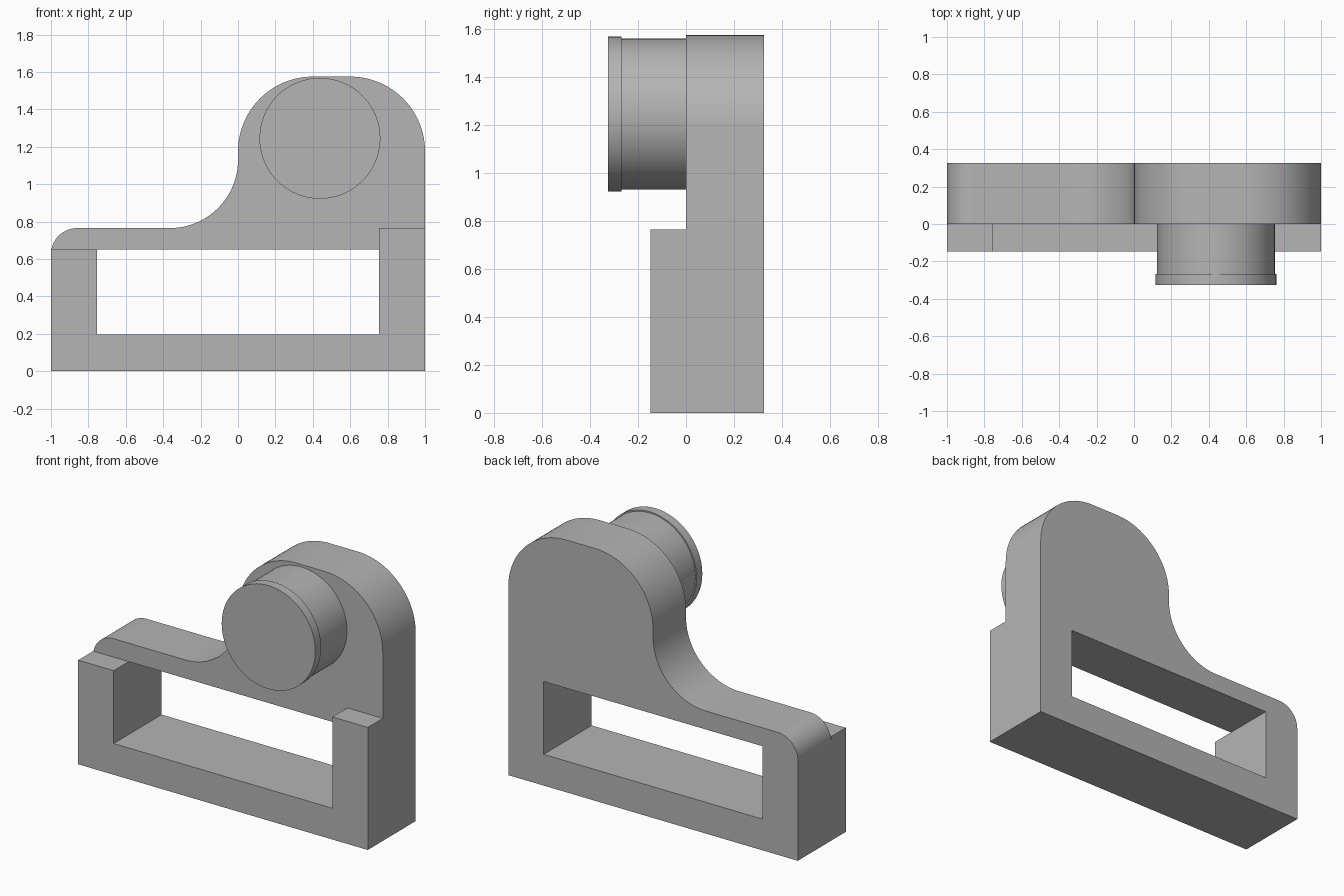
import bpy
import bmesh
from math import cos, sin, radians, pi
from mathutils import Matrix

if "Cube" in bpy.data.objects:
    bpy.data.objects.remove(bpy.data.objects["Cube"])

GREY = (0.46, 0.46, 0.46, 1)
grey = bpy.data.materials.new("plain grey")
grey.use_nodes = True
grey.diffuse_color = GREY
grey.node_tree.nodes["Principled BSDF"].inputs["Base Color"].default_value = GREY


def add_object(name, bm, smooth=True):
    bmesh.ops.recalc_face_normals(bm, faces=bm.faces)
    mesh = bpy.data.meshes.new(name)
    bm.to_mesh(mesh)
    bm.free()
    mesh.materials.append(grey)
    obj = bpy.data.objects.new(name, mesh)
    bpy.context.collection.objects.link(obj)
    if smooth:
        bpy.ops.object.select_all(action="DESELECT")
        obj.select_set(True)
        bpy.context.view_layer.objects.active = obj
        bpy.ops.object.shade_smooth_by_angle(angle=radians(30))
    return obj


def extrude_profile(name, points, front, back, smooth=True):
    """Push an outline in the xz plane from front to back along y."""
    bm = bmesh.new()
    face = bm.faces.new([bm.verts.new((x, front, z)) for x, z in points])
    result = bmesh.ops.extrude_face_region(bm, geom=[face])
    moved = [v for v in result["geom"] if isinstance(v, bmesh.types.BMVert)]
    bmesh.ops.translate(bm, verts=moved, vec=(0, back - front, 0))
    return add_object(name, bm, smooth)


def arc(cx, cz, radius, start, end, steps=24):
    angles = [radians(start + (end - start) * i / steps) for i in range(steps + 1)]
    return [(cx + radius * cos(a), cz + radius * sin(a)) for a in angles]


def disc(name, radius, front, back):
    bm = bmesh.new()
    bmesh.ops.create_cone(bm, cap_ends=True, segments=96, radius1=radius,
                          radius2=radius, depth=back - front)
    turn = Matrix.Rotation(pi / 2, 4, "X")
    place = Matrix.Translation((0.438, (front + back) / 2, 1.245))
    bmesh.ops.transform(bm, matrix=place @ turn, verts=bm.verts)
    return add_object(name, bm)


# Window shared by the plate and the front frame
SIDE, SILL, LINTEL = 0.755, 0.195, 0.65

# Back plate with rounded head, concave shoulder and rounded low end
outline = [(-1, 0), (1, 0)]
outline += arc(0.6, 1.175, 0.4, 0, 90)
outline += arc(0.4, 1.175, 0.4, 90, 180)
outline += arc(-0.365, 1.13, 0.365, 0, -90)
outline += arc(-0.86, 0.625, 0.14, 90, 180)
plate = extrude_profile("back_plate", outline, 0, 0.325, smooth=False)

# Window cut through the plate
window = [(-SIDE, SILL), (SIDE, SILL), (SIDE, LINTEL), (-SIDE, LINTEL)]
cutter = extrude_profile("window_cutter", window, -0.1, 0.5, smooth=False)
cut = plate.modifiers.new("window", "BOOLEAN")
cut.operation = "DIFFERENCE"
cut.solver = "EXACT"
cut.object = cutter
bpy.ops.object.select_all(action="DESELECT")
plate.select_set(True)
bpy.context.view_layer.objects.active = plate
bpy.ops.object.modifier_apply(modifier=cut.name)
bpy.data.objects.remove(cutter)
bpy.ops.object.shade_smooth_by_angle(angle=radians(30))

# Open-topped front frame, with one post taller than the other
frame = [(-1, 0), (1, 0), (1, 0.765), (SIDE, 0.765), (SIDE, SILL),
         (-SIDE, SILL), (-SIDE, LINTEL), (-1, LINTEL)]
extrude_profile("front_frame", frame, -0.148, 0, smooth=False)

# Round knob with a slightly wider rim
disc("knob_body", 0.315, -0.27, 0)
disc("knob_rim", 0.323, -0.325, -0.268)
